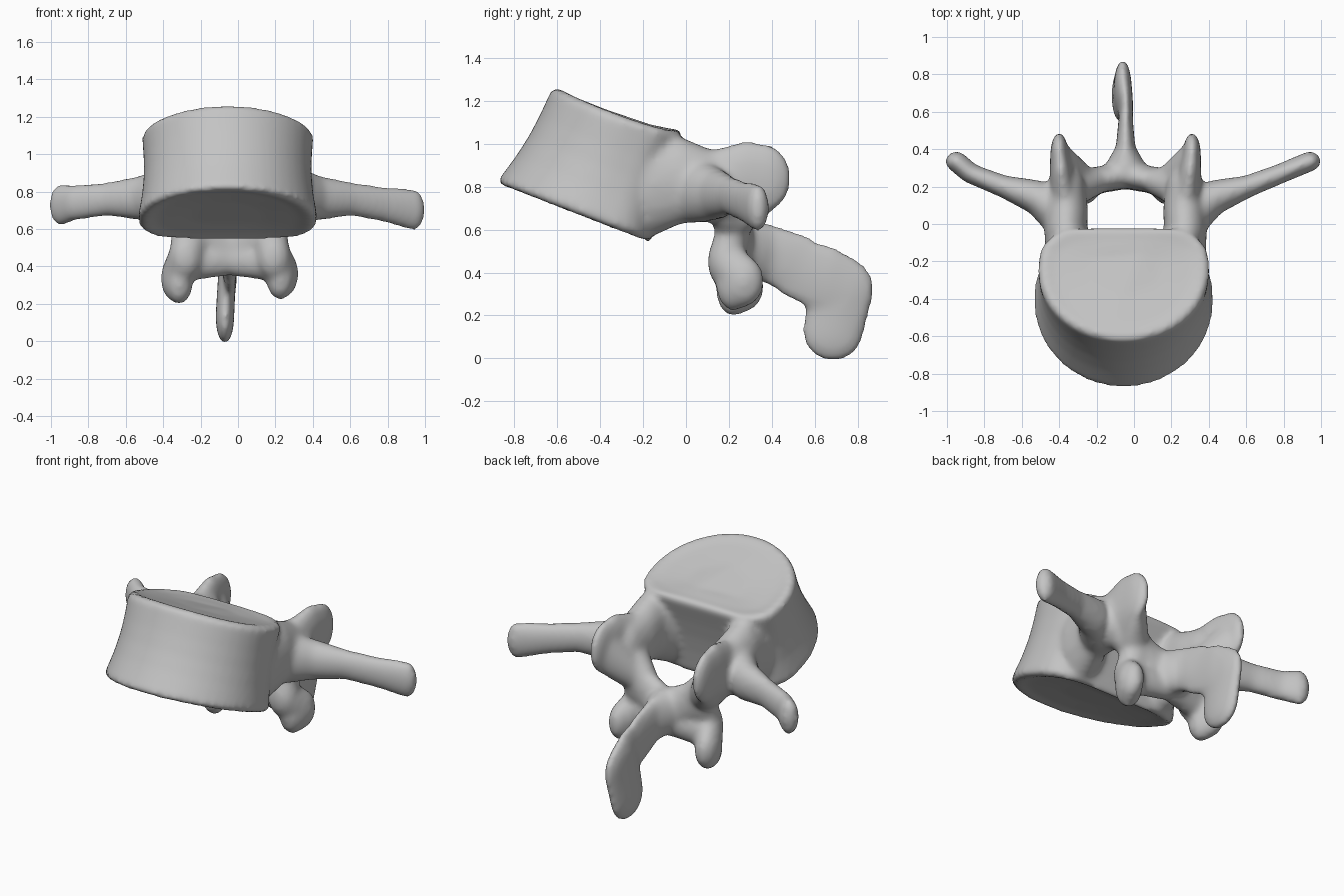
import bpy, bmesh, math
from mathutils import Vector, Matrix

cube = bpy.data.objects.get("Cube")
if cube:
    bpy.data.objects.remove(cube, do_unlink=True)

bone = bpy.data.materials.new("bone grey")
bone.use_nodes = True
bone.diffuse_color = (.55, .55, .55, 1)
bone.node_tree.nodes["Principled BSDF"].inputs["Base Color"].default_value = bone.diffuse_color
MID = -.045
parts = []


def add_object(name, bm):
    bmesh.ops.recalc_face_normals(bm, faces=bm.faces)
    mesh = bpy.data.meshes.new(name)
    bm.to_mesh(mesh)
    bm.free()
    mesh.materials.append(bone)
    obj = bpy.data.objects.new(name, mesh)
    bpy.context.collection.objects.link(obj)
    parts.append(obj)
    return obj


def limb(name, blobs, side=1):
    """Chain of ellipsoids (centre, radii), each neighbouring pair bridged by a hull."""
    bm = bmesh.new()
    for first, second in zip(blobs, blobs[1:]):
        link = bmesh.new()
        for x, y, z, rx, ry, rz in (first, second):
            place = Matrix.Translation((MID + side * x, y, z)) @ Matrix.Diagonal((rx, ry, rz, 1))
            bmesh.ops.create_icosphere(link, subdivisions=3, radius=1, matrix=place)
        hull = bmesh.ops.convex_hull(link, input=link.verts)
        spare = set(hull["geom_interior"]) | set(hull["geom_unused"])
        bmesh.ops.delete(link, geom=[v for v in spare if isinstance(v, bmesh.types.BMVert)], context="VERTS")
        temp = bpy.data.meshes.new("link")
        link.to_mesh(temp)
        link.free()
        bm.from_mesh(temp)
        bpy.data.meshes.remove(temp)
    return add_object(name, bm)


def ring(bm, front, back, half_width, shrink, lift, dip=0):
    """Outline with a round front and a flat back, widest behind its middle."""
    front, back = Vector((0, *front)), Vector((0, *back))
    centre = front.lerp(back, .61)
    up = Vector((0, front.z - back.z, back.y - front.y)).normalized()
    verts = []
    for i in range(48):
        t = math.tau * i / 48
        c, s = math.cos(t), math.sin(t)
        x = math.copysign(abs(c) ** (1 if s < 0 else .7), c) * half_width
        if s < 0:
            reach = (front - centre) * -s
        else:
            reach = (back - centre) * s ** .6 * (1 - .08 * s ** 8)
        point = centre + (Vector((x, 0, 0)) + reach) * shrink + up * (lift - dip * c * c)
        verts.append(bm.verts.new(point + Vector((MID - .01, 0, 0))))
    return verts


# Vertebral body: waisted barrel with dished end plates
bottom, top = ((-.89, .815), (-.14, .525)), ((-.62, 1.27), (.01, 1.06))
bm = bmesh.new()
rings = [ring(bm, *bottom, .475, k, h) for k, h in ((.4, .035), (.8, .02), (.94, 0))]
for k in (.04, .12, .3, .5, .7, .88, .96):
    pair = [Vector(a).lerp(Vector(b), k) for a, b in zip(bottom, top)]
    waist = 1 - .05 * math.sin(math.pi * k)
    rings.append(ring(bm, *pair, .485 - .025 * k, waist, 0, .03 * k))
rings += [ring(bm, *top, .46, k, h, .03 * k) for k, h in ((.94, 0), (.8, -.015), (.4, -.025))]
for low, high in zip(rings, rings[1:]):
    for i in range(48):
        j = (i + 1) % 48
        bm.faces.new((low[i], low[j], high[j], high[i]))
bm.faces.new(rings[0])
bm.faces.new(rings[-1])
vertebra = add_object("vertebra", bm)

for label, side in (("left", 1), ("right", -1)):
    # Pedicle flaring into the body and joining it to the arch
    limb(label + "_pedicle", [
        (.29, -.16, .81, .14, .12, .24),
        (.32, -.03, .83, .115, .07, .205),
        (.315, .08, .81, .115, .1, .175),
        (.315, .2, .79, .1, .1, .165)], side)
    # Transverse process
    limb(label + "_transverse_process", [
        (.36, .05, .78, .085, .13, .15),
        (.47, .14, .765, .08, .095, .12),
        (.65, .2, .76, .06, .06, .09),
        (.83, .27, .735 - .005 * side, .06, .052, .095),
        (.945 + .04 * side, .335, .715 - .013 * side, .06, .053, .112)], side)
    # Superior articular process: upright lobe facing inwards
    limb(label + "_superior_facet", [
        (.33, .17, .82, .075, .09, .165),
        (.345, .28, .845, .06, .1, .17),
        (.355, .37, .84, .048, .12, .16)], side)
    limb(label + "_mamillary_ridge", [
        (.34, .33, .8, .05, .11, .15),
        (.26, .25, .67, .09, .085, .1)], side)
    # Lamina sloping to the midline
    limb(label + "_lamina", [
        (.27, .2, .7, .105, .1, .12),
        (.16, .235, .58, .1, .07, .12),
        (0, .26, .5, .07, .07, .14)], side)
    # Inferior articular process: oblique plate with a web to the midline
    tip = .36 - .012 * (1 - side)
    limb(label + "_inferior_facet", [
        (.21, .22, .58, .1, .08, .1),
        (.235, .175, .45, .09, .075, .12),
        (.3, .27, tip, .068, .095, .12),
        (.27, .22, tip - .02, .075, .08, .12)], side)
    limb(label + "_inferior_web", [
        (.25, .22, .42, .09, .075, .1),
        (.03, .25, .44, .06, .07, .095)], side)

# Spinous process: thin blade with a drooping end
limb("spinous_root", [
    (0, .27, .51, .13, .07, .14),
    (0, .38, .49, .055, .08, .14),
    (0, .56, .41, .038, .08, .165)])
limb("spinous_blade", [
    (.005, .48, .43, .036, .08, .15),
    (0, .66, .365, .04, .1, .165),
    (-.015, .725, .32, .048, .155, .16),
    (-.025, .685, .13, .05, .145, .145)])

# Fuse every part into one smooth bone
bpy.ops.object.select_all(action="DESELECT")
for obj in parts:
    obj.select_set(True)
bpy.context.view_layer.objects.active = vertebra
bpy.ops.object.join()
fuse = vertebra.modifiers.new("fuse", "REMESH")
fuse.mode = "VOXEL"
fuse.voxel_size = .016
soften = vertebra.modifiers.new("soften", "SMOOTH")
soften.factor = .5
soften.iterations = 14
bpy.ops.object.convert(target="MESH")
bpy.ops.object.shade_smooth()
vertebra.data.materials.clear()
vertebra.data.materials.append(bone)
